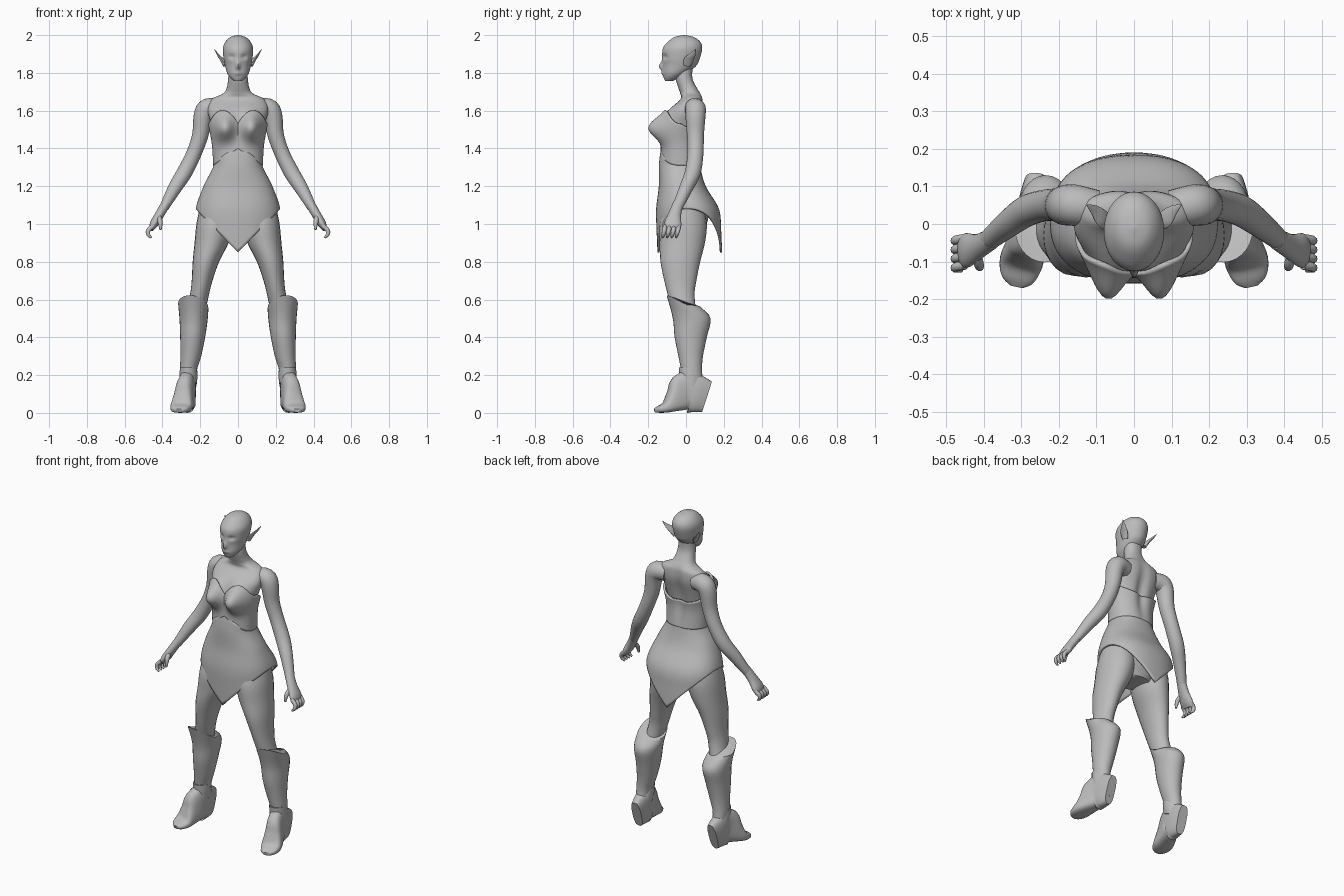
import bpy
import bmesh
from math import sin, cos, pi, exp, radians, copysign
from mathutils import Vector

start_cube = bpy.data.objects.get("Cube")
if start_cube:
    bpy.data.objects.remove(start_cube, do_unlink=True)

# One plain grey for the whole figure
grey = bpy.data.materials.new("plain_grey")
grey.use_nodes = True
grey.diffuse_color = (0.5, 0.5, 0.5, 1)
shader = grey.node_tree.nodes["Principled BSDF"]
shader.inputs["Base Color"].default_value = grey.diffuse_color
shader.inputs["Roughness"].default_value = 0.8


def smooth_rows(rows, steps):
    """Refine section rows with a Catmull-Rom spline."""
    rows = [Vector(row) for row in rows]
    result = []
    for i in range(len(rows) - 1):
        before, a = rows[max(i - 1, 0)], rows[i]
        b, after = rows[i + 1], rows[min(i + 2, len(rows) - 1)]
        for step in range(steps):
            t = step / steps
            result.append(a + (b - before) * (t / 2)
                          + (before * 2 - a * 5 + b * 4 - after) * (t * t / 2)
                          + (a * 3 - before - b * 3 + after) * (t ** 3 / 2))
    return result + [rows[-1]]


def section(count, power):
    """Points of a unit superellipse."""
    points = []
    for i in range(count):
        angle = 2 * pi * i / count
        c, s = cos(angle), sin(angle)
        points.append((copysign(abs(c) ** (2 / power), c),
                       copysign(abs(s) ** (2 / power), s)))
    return points


def make_object(name, rings, closed=True, mirrored=False, shape=None, thickness=0):
    bm = bmesh.new()
    loops = []
    for ring in rings:
        loops.append([bm.verts.new(shape(p) if shape else p) for p in ring])
    for low, high in zip(loops, loops[1:]):
        for i in range(len(low)):
            j = (i + 1) % len(low)
            bm.faces.new((low[i], low[j], high[j], high[i]))
    if closed:
        bm.faces.new(loops[0][::-1])
        bm.faces.new(loops[-1])
    bmesh.ops.recalc_face_normals(bm, faces=bm.faces)
    for face in bm.faces:
        face.smooth = True
    mesh = bpy.data.meshes.new(name)
    bm.to_mesh(mesh)
    bm.free()
    mesh.set_sharp_from_angle(angle=radians(50))
    mesh.materials.append(grey)
    part = bpy.data.objects.new(name, mesh)
    bpy.context.collection.objects.link(part)
    if thickness:
        solid = part.modifiers.new("cloth_thickness", "SOLIDIFY")
        solid.thickness = thickness
        solid.offset = 0
    if mirrored:
        part.modifiers.new("other_side", "MIRROR")
    return part


def loft(name, rows, count=24, steps=4, power=2.0, tilted=False, **options):
    """Skin sections (x, y, z, half width, half depth) along a path."""
    rows = smooth_rows(rows, steps)
    outline = section(count, power)
    rings = []
    for i, row in enumerate(rows):
        centre = row[:3]
        across, deep = Vector((1, 0, 0)), Vector((0, 1, 0))
        if tilted:
            ahead = Vector(rows[min(i + 1, len(rows) - 1)][:3])
            along = (ahead - Vector(rows[max(i - 1, 0)][:3])).normalized()
            guide = Vector((0, 0, 1)) if tilted == "foot" else deep
            across = along.cross(guide).normalized()
            deep = across.cross(along)
        rings.append([Vector(centre) + across * (row[3] * c) + deep * (row[4] * s)
                      for c, s in outline])
    return make_object(name, rings, **options)


def shell(name, rows, top, bottom, power, **options):
    """Open garment whose upper and lower hems vary around the body."""
    dense = smooth_rows(rows, 8)

    def row_at(z):
        for a, b in zip(dense, dense[1:]):
            if z <= b[2]:
                return a.lerp(b, max(0, (z - a[2]) / (b[2] - a[2])))
        return dense[-1]

    rings = []
    levels = 24
    for level in range(levels + 1):
        ring = []
        for c, s in section(80, power):
            low, high = bottom(c, s), top(c, s)
            z = low + (high - low) * level / levels
            row = row_at(z)
            ring.append(Vector((row[3] * c, row[1] + row[4] * s, z)))
        rings.append(ring)
    return make_object(name, rings, closed=False, thickness=0.012, **options)


def bump(value, middle, width):
    return exp(-((value - middle) / width) ** 2)


def shape_chest(p):
    x, y, z = p
    if y < 0:
        y -= 0.08 * bump(abs(x), 0.072, 0.048) * bump(z, 1.51, 0.065)
    else:
        y -= 0.02 * bump(x, 0, 0.03) * bump(z, 1.5, 0.15)
    return Vector((x, y, z))


def shape_face(p):
    x, y, z = p
    if y < -0.05:
        y -= 0.022 * bump(x, 0, 0.011) * bump(z, 1.835, 0.022)
        y += 0.012 * bump(abs(x), 0.033, 0.017) * bump(z, 1.885, 0.012)
        y -= 0.007 * bump(x, 0, 0.02) * bump(z, 1.797, 0.01)
    return Vector((x, y, z))


def shape_boot(p):
    x, y, z = p
    lift = max(0, z - 0.5) / 0.06
    z += lift * (0.06 * max(0, -y / 0.1) + 0.15 * (x - 0.237))
    return Vector((x, y, z))


# Torso, neck and head
loft("torso", [(0, 0, 0.93, 0.08, 0.08), (0, 0, 1, 0.17, 0.11), (0, 0, 1.08, 0.19, 0.12),
               (0, -0.01, 1.2, 0.16, 0.1), (0, -0.03, 1.32, 0.11, 0.09),
               (0, -0.03, 1.42, 0.12, 0.08), (0, -0.02, 1.52, 0.14, 0.09),
               (0, 0, 1.6, 0.16, 0.09), (0, 0.03, 1.66, 0.14, 0.06),
               (0, 0.025, 1.69, 0.08, 0.055), (0, 0.01, 1.72, 0.06, 0.05),
               (0, -0.01, 1.77, 0.052, 0.045), (0, -0.01, 1.83, 0.05, 0.045)],
     count=64, power=2.2, shape=shape_chest)
loft("head", [(0, -0.09, 1.757, 0.022, 0.02), (0, -0.074, 1.775, 0.042, 0.044),
              (0, -0.056, 1.8, 0.058, 0.066), (0, -0.033, 1.84, 0.069, 0.089),
              (0, -0.026, 1.88, 0.077, 0.1), (0, -0.018, 1.93, 0.08, 0.104),
              (0, -0.01, 1.965, 0.066, 0.085), (0, -0.01, 1.99, 0.04, 0.05),
              (0, -0.01, 2, 0.004, 0.004)], count=80, steps=6, shape=shape_face)
loft("pointed_ear", [(0.068, 0.005, 1.84, 0.012, 0.02), (0.085, 0.015, 1.87, 0.01, 0.026),
                     (0.105, 0.035, 1.895, 0.006, 0.016), (0.125, 0.05, 1.925, 0.001, 0.002)],
     count=12, tilted=True, mirrored=True)

# Strapless bodice with a heart neckline and arched hem
shell("bodice", [(0, -0.03, 1.3, 0.125, 0.105), (0, -0.03, 1.42, 0.132, 0.096),
                 (0, -0.02, 1.52, 0.15, 0.102), (0, 0, 1.62, 0.165, 0.1)],
      lambda c, s: 1.53 + 0.07 * sin(pi * abs(c)) if s < 0 else 1.53 - 0.06 * s,
      lambda c, s: 1.31 + (0.09 * (1 - abs(c)) if s < 0 else 0),
      power=2.2, shape=shape_chest)

# Skirt with pointed front and back panels
shell("skirt", [(0, 0.02, 0.85, 0.22, 0.165), (0, 0.015, 0.97, 0.22, 0.165),
                (0, 0.008, 1.08, 0.218, 0.16), (0, -0.02, 1.2, 0.176, 0.118),
                (0, -0.035, 1.32, 0.12, 0.102), (0, -0.03, 1.43, 0.126, 0.092)],
      lambda c, s: 1.33 + (0.09 * (1 - abs(c)) if s < 0 else 0),
      lambda c, s: 0.85 + 0.23 * abs(c), power=2.3)

# Arms and hands
loft("arm", [(0.1, 0.04, 1.61, 0.05, 0.05), (0.16, 0.05, 1.61, 0.055, 0.055),
             (0.185, 0.05, 1.57, 0.05, 0.053), (0.2, 0.05, 1.47, 0.043, 0.045),
             (0.235, 0.05, 1.37, 0.04, 0.042), (0.285, 0.035, 1.27, 0.041, 0.042),
             (0.335, 0, 1.19, 0.036, 0.036), (0.39, -0.045, 1.09, 0.025, 0.028)],
     tilted=True, mirrored=True)
loft("palm", [(0.38, -0.04, 1.11, 0.025, 0.028), (0.415, -0.06, 1.05, 0.024, 0.034),
              (0.445, -0.07, 1, 0.022, 0.046), (0.46, -0.075, 0.97, 0.012, 0.042)],
     tilted=True, mirrored=True)
for finger in range(4):
    y = -0.038 - 0.024 * finger
    loft("finger", [(0.45, y, 0.99, 0.012, 0.012), (0.475, y - 0.005, 0.965, 0.012, 0.012),
                    (0.474, y - 0.01, 0.943, 0.01, 0.01), (0.458, y - 0.014, 0.928, 0.005, 0.005)],
         count=10, tilted=True, mirrored=True)
loft("thumb", [(0.42, -0.08, 1.04, 0.014, 0.014), (0.412, -0.11, 1.01, 0.013, 0.013),
               (0.41, -0.12, 0.97, 0.006, 0.006)], count=10, tilted=True, mirrored=True)

# Legs
loft("leg", [(0.11, -0.01, 1.1, 0.09, 0.1), (0.122, -0.015, 1, 0.098, 0.125),
             (0.14, -0.02, 0.9, 0.09, 0.12), (0.17, -0.03, 0.8, 0.07, 0.105),
             (0.19, -0.03, 0.7, 0.055, 0.085), (0.205, -0.025, 0.62, 0.05, 0.07),
             (0.23, 0, 0.5, 0.05, 0.06)], mirrored=True)

# Tall boots with raised knee points, ankle cuffs and wedge feet
loft("boot_shaft", [(0.265, 0.045, 0.05, 0.038, 0.055), (0.264, 0.04, 0.14, 0.04, 0.055),
                    (0.263, 0.03, 0.22, 0.044, 0.055), (0.25, 0.025, 0.3, 0.055, 0.065),
                    (0.24, 0.025, 0.4, 0.066, 0.085), (0.235, 0.03, 0.5, 0.075, 0.1),
                    (0.237, -0.012, 0.56, 0.08, 0.09)],
     count=28, mirrored=True, shape=shape_boot)
loft("ankle_cuff", [(0.265, 0.025, 0.16, 0.046, 0.058), (0.263, 0.025, 0.2, 0.048, 0.06),
                    (0.262, 0.02, 0.24, 0.046, 0.058)], mirrored=True,
     shape=lambda p: Vector((p.x, p.y, p.z - 0.5 * max(0, p.y))))
loft("boot_foot", [(0.262, 0.11, 0.085, 0.03, 0.085), (0.265, 0.06, 0.1, 0.042, 0.1),
                   (0.27, 0, 0.11, 0.045, 0.11), (0.285, -0.05, 0.07, 0.052, 0.07),
                   (0.3, -0.1, 0.032, 0.058, 0.032), (0.308, -0.145, 0.018, 0.045, 0.018),
                   (0.312, -0.165, 0.012, 0.02, 0.01)],
     power=2.8, tilted="foot", mirrored=True, shape=lambda p: Vector((p.x, p.y, max(0, p.z))))
